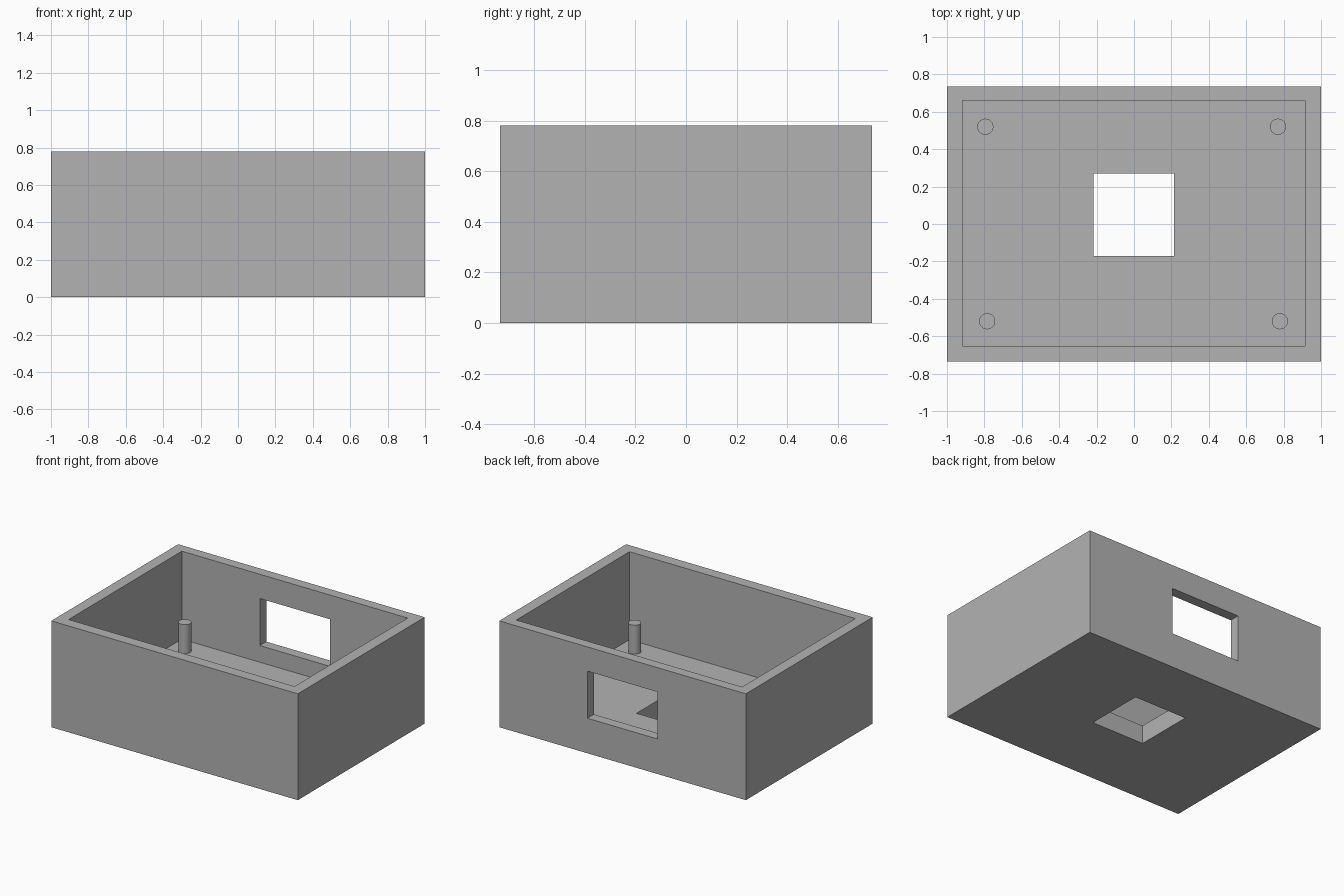
import bpy
import math
from mathutils import Vector

default = bpy.data.objects.get("Cube")
if default:
    bpy.data.objects.remove(default, do_unlink=True)

# Single plain grey material
grey = bpy.data.materials.new("plain grey")
grey.use_nodes = True
colour = (0.45, 0.45, 0.45, 1)
grey.diffuse_color = colour
grey.node_tree.nodes["Principled BSDF"].inputs["Base Color"].default_value = colour

FLOOR = 0.135
HEIGHT = 0.78
PEG_TOP = 0.347


def block(name, low, high):
    """Box spanning two opposite corners."""
    low, high = Vector(low), Vector(high)
    bpy.ops.mesh.primitive_cube_add(size=1, location=(0, 0, 0))
    obj = bpy.context.object
    obj.name = name
    for v in obj.data.vertices:
        v.co = [a if c < 0 else b for c, a, b in zip(v.co, low, high)]
    obj.data.materials.append(grey)
    return obj


def cut(target, low, high):
    """Subtract a box from the target and discard the cutter."""
    cutter = block("cutter", low, high)
    cutter.hide_render = True
    mod = target.modifiers.new("cut", "BOOLEAN")
    mod.operation = "DIFFERENCE"
    mod.solver = "EXACT"
    mod.object = cutter
    bpy.context.view_layer.objects.active = target
    bpy.ops.object.modifier_apply(modifier=mod.name)
    bpy.data.objects.remove(cutter, do_unlink=True)


# Open tray with a cavity, a back wall window and a floor opening
tray = block("open_box", (-1, -0.735, 0), (1, 0.735, HEIGHT))
cut(tray, (-0.918, -0.652, FLOOR), (0.915, 0.66, 1))
cut(tray, (-0.285, 0.5, 0.257), (0.285, 1, 0.602))
cut(tray, (-0.217, -0.17, -0.2), (0.213, 0.27, 0.2))

# Four mounting pegs rising from the floor
pegs = {
    "back_right_peg": (-0.795, 0.52),
    "back_left_peg": (0.77, 0.52),
    "front_right_peg": (-0.785, -0.52),
    "front_left_peg": (0.78, -0.52),
}
base = FLOOR - 0.02
for name, (x, y) in pegs.items():
    bpy.ops.mesh.primitive_cylinder_add(
        vertices=48, radius=0.043, depth=PEG_TOP - base,
        location=(x, y, (PEG_TOP + base) / 2))
    peg = bpy.context.object
    peg.name = name
    peg.data.materials.append(grey)
    bpy.ops.object.shade_smooth_by_angle(angle=math.radians(30))
